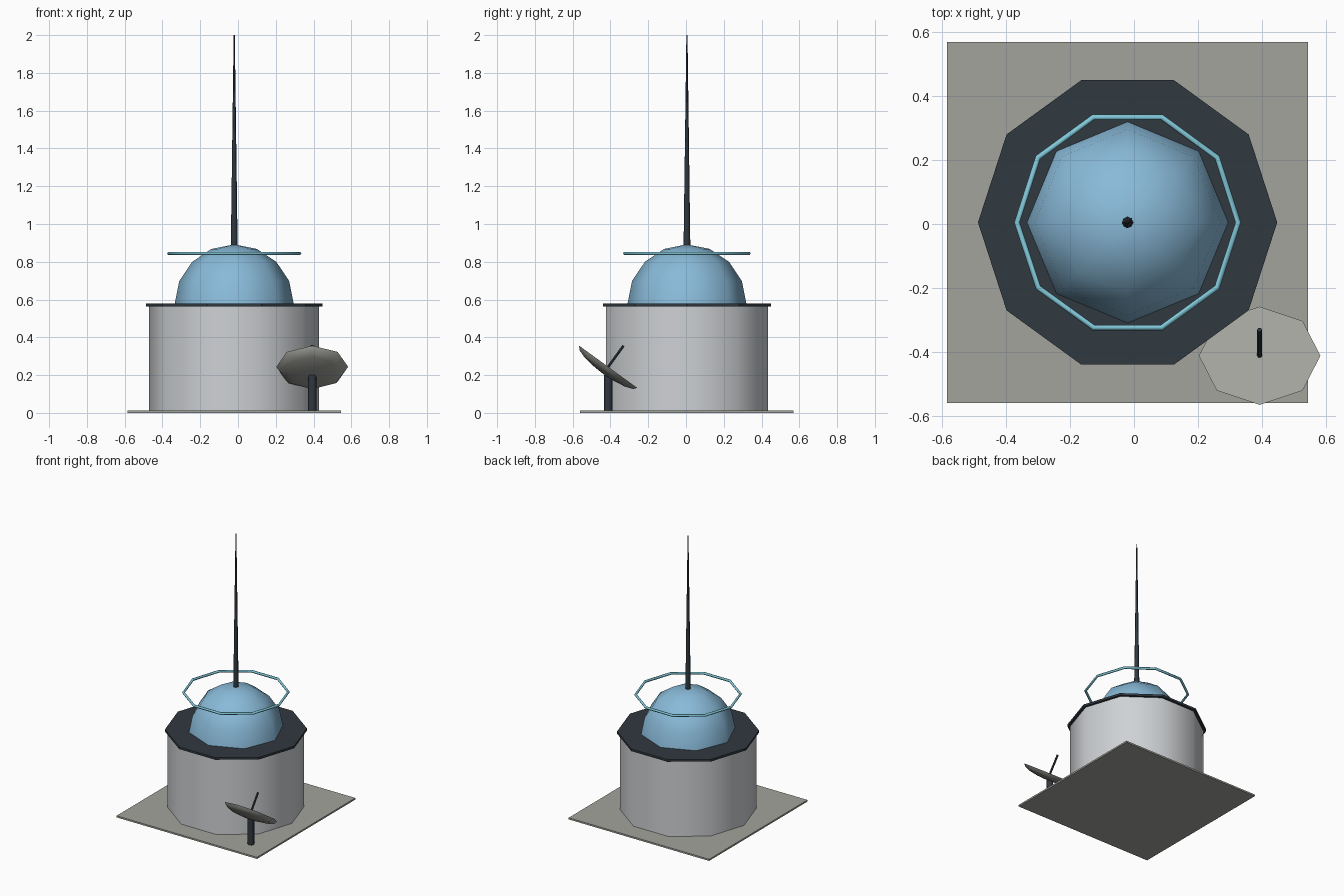
import bpy, bmesh
from math import radians, sin, cos, pi
from mathutils import Matrix, Vector

old = bpy.data.objects.get("Cube")
if old:
    bpy.data.objects.remove(old, do_unlink=True)


def material(name, colour):
    m = bpy.data.materials.new(name)
    m.use_nodes = True
    m.diffuse_color = (*colour, 1)
    m.node_tree.nodes["Principled BSDF"].inputs["Base Color"].default_value = (*colour, 1)
    return m


PALE = material("pale grey", (0.62, 0.64, 0.66))
STONE = material("stone grey", (0.37, 0.37, 0.34))
DARK = material("dark slate", (0.03, 0.04, 0.05))
BLUE = material("dome blue", (0.25, 0.49, 0.69))
CYAN = material("ring cyan", (0.22, 0.58, 0.70))


def finish(name, bm, mat, matrix=Matrix(), smooth=50):
    """Turn a bmesh into a placed, shaded object."""
    bmesh.ops.recalc_face_normals(bm, faces=bm.faces)
    bm.transform(matrix)
    mesh = bpy.data.meshes.new(name)
    bm.to_mesh(mesh)
    bm.free()
    mesh.materials.append(mat)
    ob = bpy.data.objects.new(name, mesh)
    bpy.context.collection.objects.link(ob)
    bpy.ops.object.select_all(action='DESELECT')
    bpy.context.view_layer.objects.active = ob
    ob.select_set(True)
    bpy.ops.object.shade_smooth_by_angle(angle=radians(smooth))
    return ob


def lathe(name, profile, sides, mat, matrix=Matrix(), smooth=50):
    """Revolve (radius, height) points about z; zero radius makes a pole."""
    bm = bmesh.new()
    rings = []
    for r, z in profile:
        count = sides if r > 0 else 1
        rings.append([bm.verts.new((r * cos(2 * pi * i / sides), r * sin(2 * pi * i / sides), z))
                      for i in range(count)])
    for a, b in zip(rings, rings[1:]):
        for i in range(sides):
            j = (i + 1) % sides
            bm.faces.new([a[i], a[j], b[j], b[i]] if len(b) > 1 else [a[i], a[j], b[0]])
    for ring in (rings[0], rings[-1]):
        if len(ring) > 1:
            bm.faces.new(ring)
    return finish(name, bm, mat, matrix, smooth)


def hemisphere(radius, height):
    steps = [radians(22.5 * k) for k in range(4)]
    return [(radius * cos(a), height * sin(a)) for a in steps] + [(0, height)]


def at(x, y, z):
    return Matrix.Translation((x, y, z))


CX, CY = -0.02, 0.005

# Ground plate
bm = bmesh.new()
bmesh.ops.create_cube(bm, size=1, matrix=at(CX, CY, 0.006) @ Matrix.Diagonal((1.13, 1.13, 0.012, 1)))
finish("ground_plate", bm, STONE)

# Main building: drum, rim, dome and mast
lathe("drum", [(0.45, 0.006), (0.45, 0.57)], 10, PALE, at(CX, CY, 0))
lathe("roof_rim", [(0.468, 0.563), (0.468, 0.579)], 10, DARK, at(CX, CY, 0), 30)
lathe("dome", hemisphere(0.315, 0.315), 8, BLUE, at(CX, CY, 0.577))
lathe("mast", [(0.018, 0.88), (0.003, 2.0)], 8, DARK, at(CX, CY, 0))

# Floating ring around the dome
bm = bmesh.new()
SIDES, TUBE = 10, 6
loops = []
for i in range(SIDES):
    turn = Matrix.Rotation(2 * pi * i / SIDES, 4, 'Z')
    loops.append([bm.verts.new(turn @ Vector((0.346 + 0.009 * cos(2 * pi * k / TUBE), 0,
                                              0.009 * sin(2 * pi * k / TUBE))))
                  for k in range(TUBE)])
for i in range(SIDES):
    a, b = loops[i], loops[(i + 1) % SIDES]
    for k in range(TUBE):
        n = (k + 1) % TUBE
        bm.faces.new([a[k], b[k], b[n], a[n]])
finish("halo_ring", bm, CYAN, at(CX, CY, 0.845), 70)

# Dish on its post, tilted up and back, with a feed rod
DX, DY = 0.393, -0.412
tilt = at(DX, DY, 0.244) @ Matrix.Rotation(radians(-36), 4, 'X')
lathe("dish_post", [(0.022, 0.006), (0.022, 0.2)], 8, DARK, at(DX, DY, 0))
lathe("dish", hemisphere(0.19, -0.046), 8, STONE, tilt)
lathe("feed_rod", [(0.008, -0.005), (0.008, 0.138)], 6, DARK, tilt)
